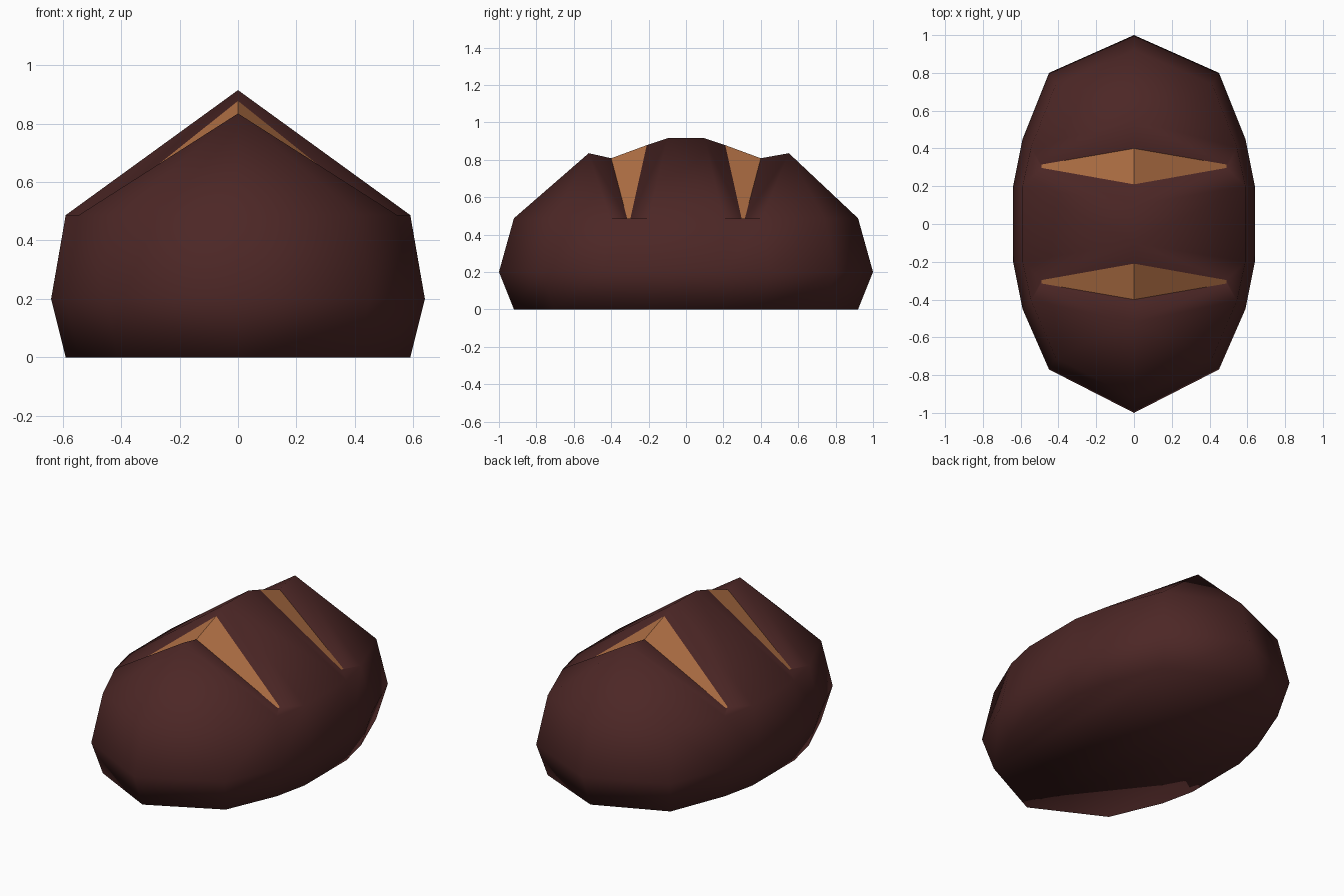
import bpy, bmesh

if "Cube" in bpy.data.objects:
    bpy.data.objects.remove(bpy.data.objects["Cube"])


def material(name, rgb):
    m = bpy.data.materials.new(name)
    m.diffuse_color = (*rgb, 1)
    m.use_nodes = True
    m.node_tree.nodes["Principled BSDF"].inputs["Base Color"].default_value = m.diffuse_color
    return m


mesh = bpy.data.meshes.new("bread_loaf")
loaf = bpy.data.objects.new("bread_loaf", mesh)
bpy.context.collection.objects.link(loaf)
mesh.materials.append(material("dark crust", (0.073, 0.020, 0.019)))
mesh.materials.append(material("golden slash", (0.45, 0.165, 0.06)))

bm = bmesh.new()


def face(points, mat=0, smooth=True):
    # add the face on the right side and its mirror image on the left
    for s in (1, -1):
        f = bm.faces.new([bm.verts.new((s * x, y, z)) for x, y, z in points])
        f.material_index = mat
        f.smooth = smooth


# Half outlines (x, y) of the base/shoulder and of the bulging belly
shoulder = [(0, -0.92), (0.414, -0.71), (0.545, -0.405), (0.59, -0.20),
            (0.59, 0.20), (0.545, 0.405), (0.414, 0.74), (0, 0.92)]
belly = [(0, -1), (0.45, -0.77), (0.59, -0.45), (0.64, -0.20),
         (0.64, 0.20), (0.59, 0.45), (0.45, 0.80), (0, 1)]
TOP, MID = 0.487, 0.20
base = [(x, y, 0) for x, y in shoulder]
mid = [(x, y, MID) for x, y in belly]
top = [(x, y, TOP) for x, y in shoulder]

# Side walls and underside
for lo, hi in ((base, mid), (mid, top)):
    for i in range(7):
        face([lo[i], lo[i + 1], hi[i + 1], hi[i]])
for i in range(3):
    face([base[i], base[i + 1], base[6 - i], base[7 - i]])

# Middle crest
face([(0, -0.10, 0.915), (0, 0.10, 0.915), top[4], top[3]])

# Both ends with their slashes
for e, r, peak_y in ((-1, top[:4], -0.52), (1, top[:3:-1], 0.55)):
    peak = (0, peak_y, 0.835)
    outer, inner = (0, e * 0.40, 0.808), (0, e * 0.21, 0.878)
    tip_o, tip_i = (0.49, e * 0.315, TOP), (0.49, e * 0.297, TOP)
    crest = (0, e * 0.10, 0.915)
    face([peak, r[0], r[1]])
    face([peak, r[1], r[2]])
    face([peak, r[2], tip_o])
    face([peak, tip_o, outer])
    face([outer, tip_o, tip_i, inner], 1, False)   # slash
    face([inner, tip_i, crest])
    face([crest, tip_i, r[3]])
    face([r[2], r[3], tip_i, tip_o])               # small ledge past the slash

bmesh.ops.remove_doubles(bm, verts=bm.verts, dist=0.0005)
bmesh.ops.recalc_face_normals(bm, faces=bm.faces)
bm.to_mesh(mesh)
bm.free()
